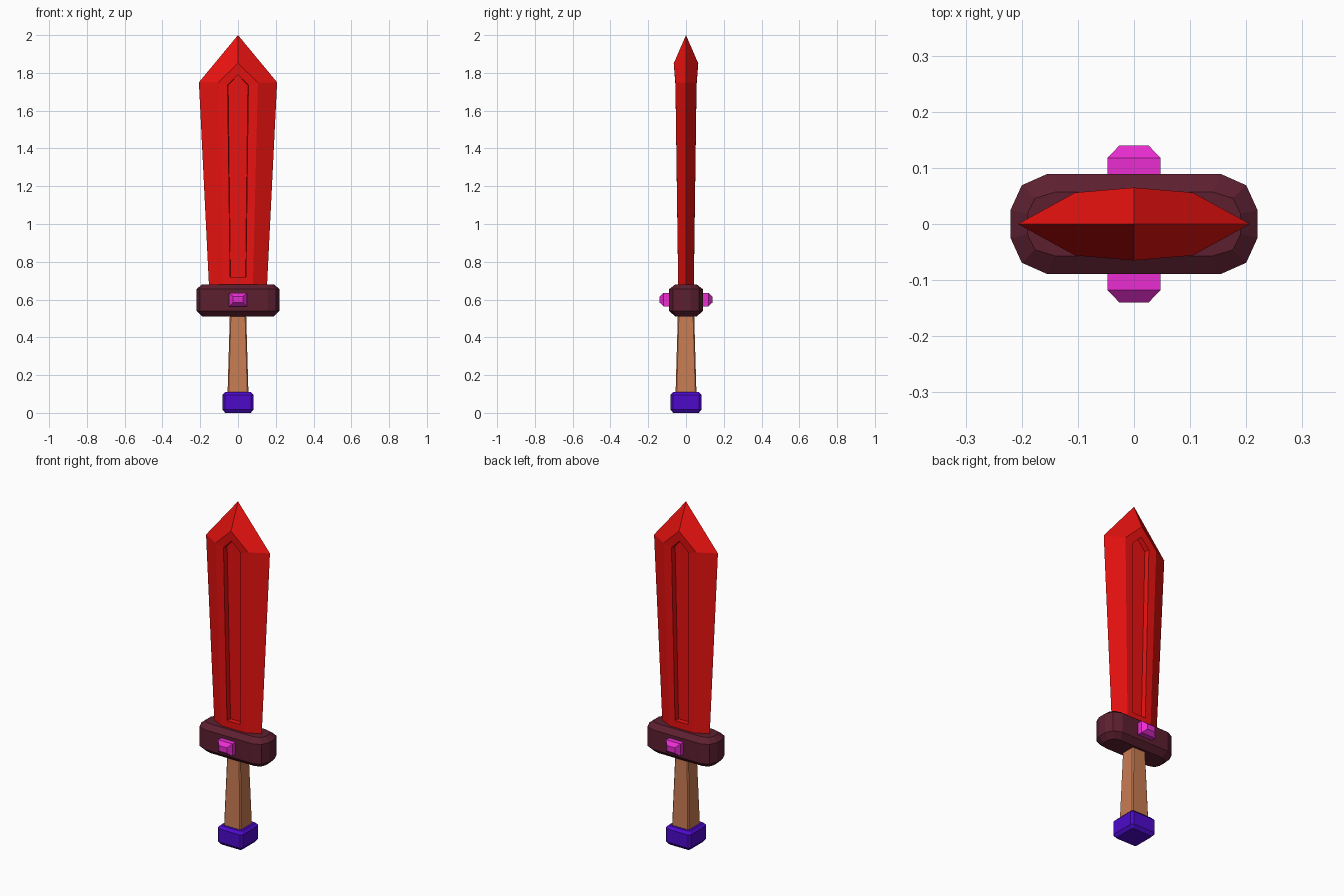
import bpy, bmesh

if "Cube" in bpy.data.objects:
    bpy.data.objects.remove(bpy.data.objects["Cube"])


def finish(bm, name, color):
    bmesh.ops.remove_doubles(bm, verts=bm.verts, dist=0.0005)
    bmesh.ops.recalc_face_normals(bm, faces=bm.faces)
    me = bpy.data.meshes.new(name)
    bm.to_mesh(me)
    bm.free()
    ob = bpy.data.objects.new(name, me)
    bpy.context.collection.objects.link(ob)
    mat = bpy.data.materials.new(name + "_colour")
    mat.diffuse_color = (*color, 1)
    mat.use_nodes = True
    mat.node_tree.nodes["Principled BSDF"].inputs["Base Color"].default_value = mat.diffuse_color
    me.materials.append(mat)
    return ob


def bridge(bm, a, b):
    n = len(a)
    for i in range(n):
        j = (i + 1) % n
        bm.faces.new((a[i], a[j], b[j], b[i]))


def loft(name, rings, color):
    """Closed solid through rings of equal point count."""
    bm = bmesh.new()
    loops = [[bm.verts.new(p) for p in r] for r in rings]
    for a, b in zip(loops, loops[1:]):
        bridge(bm, a, b)
    bm.faces.new(loops[0])
    bm.faces.new(loops[-1])
    return finish(bm, name, color)


def octagon(pts, z):
    """Mirror a quarter outline (listed from +x to +y) into a full ring."""
    q = pts + [(-x, y) for x, y in reversed(pts)]
    q += [(-x, -y) for x, y in q]
    return [(x, y, z) for x, y in q]


def chamfered(w, d, c):
    return [(w, d - c), (w - c, d)]


RED = (0.82, 0.006, 0.005)
MAUVE = (0.11, 0.014, 0.03)
TAN = (0.58, 0.2, 0.085)
BLUE = (0.075, 0.003, 0.6)
PINK = (0.83, 0.026, 0.65)

# Blade: bevelled edges, chevron tip and a sunken fuller on both sides
BASE, SHOULDER = 0.6, 1.75
bm = bmesh.new()
for s in (-1, 1):
    def loop(pts):
        return [bm.verts.new((x, s * y, z)) for x, y, z in pts]

    flat = loop([(-0.077, 0.040, BASE), (0.077, 0.040, BASE),
                 (0.105, 0.056, SHOULDER), (0, 0.065, 1.85), (-0.105, 0.056, SHOULDER)])
    outline = [(-0.042, 0.042, 0.72), (0.042, 0.042, 0.72),
               (0.055, 0.056, 1.735), (0, 0.060, 1.79), (-0.055, 0.056, 1.735)]
    rim = loop(outline)
    floor = loop([(x * 0.95, y - 0.03, z) for x, y, z in outline])
    bridge(bm, flat, rim)
    bridge(bm, rim, floor)
    bm.faces.new(floor)
    left, right, rside, lside, tip = loop([
        (-0.150, 0, BASE), (0.150, 0, BASE), (0.207, 0, SHOULDER),
        (-0.207, 0, SHOULDER), (0, 0, 2)])
    bm.faces.new((flat[1], right, rside, flat[2]))
    bm.faces.new((flat[4], lside, left, flat[0]))
    bm.faces.new((flat[2], rside, tip, flat[3]))
    bm.faces.new((flat[3], tip, lside, flat[4]))
    bm.faces.new((left, right, flat[1], flat[0]))
finish(bm, "blade", RED)

# Guard: twelve-sided block with chamfered top and bottom
outer = [(0.22, 0.025), (0.20, 0.069), (0.155, 0.089)]
inner = [(0.19, 0.018), (0.176, 0.046), (0.14, 0.057)]
loft("guard", [octagon(inner, 0.51), octagon(outer, 0.54),
               octagon(outer, 0.655), octagon(inner, 0.68)], MAUVE)

# Gems on the front and back of the guard
for name, s in (("front_gem", -1), ("back_gem", 1)):
    rings = [[(x * w, s * y, 0.6 + z * h) for x, z in ((-1, -1), (1, -1), (1, 1), (-1, 1))]
             for w, h, y in ((0.047, 0.036, 0.07), (0.047, 0.036, 0.118), (0.026, 0.016, 0.14))]
    loft(name, rings, PINK)

# Grip: tapered square bar with narrow corner chamfers
loft("grip", [octagon(chamfered(0.056, 0.056, 0.006), 0.08),
              octagon(chamfered(0.043, 0.043, 0.006), 0.53)], TAN)

# Pommel: chamfered square block
wide = chamfered(0.082, 0.082, 0.012)
narrow = chamfered(0.068, 0.068, 0.008)
loft("pommel", [octagon(narrow, 0), octagon(wide, 0.018),
                octagon(wide, 0.095), octagon(narrow, 0.11)], BLUE)
